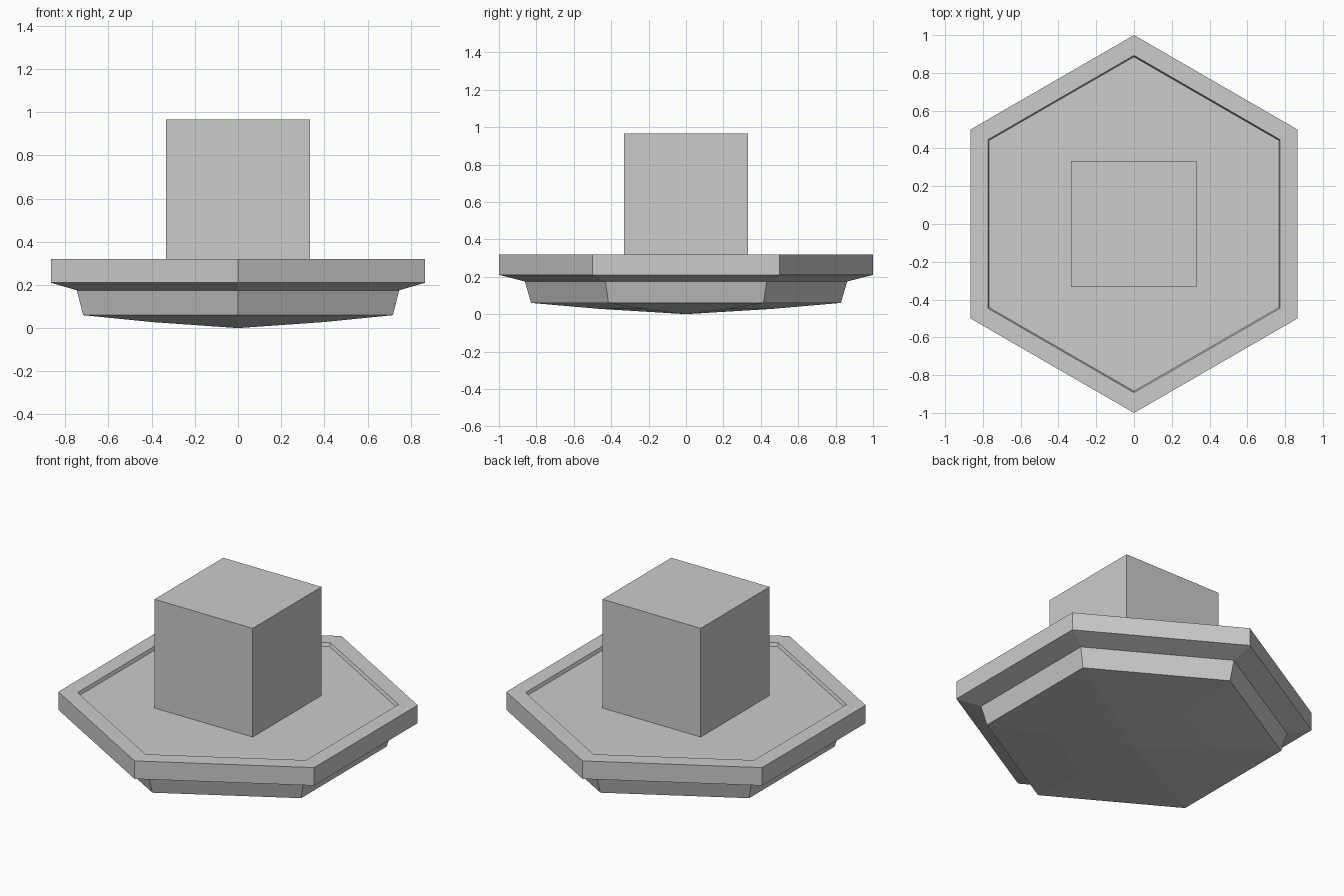
import bpy, bmesh, math, random
from mathutils import Vector

if "Cube" in bpy.data.objects:
    bpy.data.objects.remove(bpy.data.objects["Cube"])


def make_object(name, bm):
    mesh = bpy.data.meshes.new(name)
    bm.to_mesh(mesh)
    bm.free()
    obj = bpy.data.objects.new(name, mesh)
    bpy.context.collection.objects.link(obj)
    return obj


def hex_lathe(name, profile):
    """Six-sided body from (corner radius, height) pairs; ends close as fan or cap."""
    bm = bmesh.new()
    rings = []
    for r, z in profile:
        rings.append([bm.verts.new((r * math.sin(i * math.pi / 3),
                                    r * math.cos(i * math.pi / 3), z)) for i in range(6)])
    for a, b in zip(rings, rings[1:]):
        for i in range(6):
            j = (i + 1) % 6
            bm.faces.new((a[i], a[j], b[j], b[i]))
    bm.faces.new(rings[-1])
    bmesh.ops.remove_doubles(bm, verts=bm.verts, dist=1e-5)
    bmesh.ops.recalc_face_normals(bm, faces=bm.faces)
    return make_object(name, bm)


# Hexagonal base: shallow pointed underside, tapered plinth, wide rim, sunken floor
hex_lathe("hexagonal_base", [
    (0.0, 0.0), (0.46, 0.028), (0.828, 0.06), (0.862, 0.175),
    (1.0, 0.21), (1.0, 0.32), (0.893, 0.32), (0.885, 0.30)])

# Cracked cube: split into tightly fitting Voronoi shards
SIDE, CENTRE = 0.665, Vector((0, 0, 0.6325))
random.seed(7)
seeds = [CENTRE + Vector([random.uniform(-SIDE / 2, SIDE / 2) for _ in range(3)])
         for _ in range(45)]
cube = bmesh.new()
shard_mesh = bpy.data.meshes.new("shard_temp")
for p in seeds:
    shard = bmesh.new()
    bmesh.ops.create_cube(shard, size=SIDE)
    bmesh.ops.translate(shard, verts=shard.verts, vec=CENTRE)
    for q in seeds:
        if q is p:
            continue
        geom = shard.verts[:] + shard.edges[:] + shard.faces[:]
        cut = bmesh.ops.bisect_plane(shard, geom=geom, plane_co=(p + q) / 2,
                                     plane_no=q - p, clear_outer=True)
        edges = [e for e in cut["geom_cut"] if isinstance(e, bmesh.types.BMEdge)]
        if edges:
            bmesh.ops.holes_fill(shard, edges=edges, sides=0)
    bmesh.ops.recalc_face_normals(shard, faces=shard.faces)
    shard.to_mesh(shard_mesh)
    shard.free()
    cube.from_mesh(shard_mesh)
bpy.data.meshes.remove(shard_mesh)
make_object("cracked_cube", cube)
